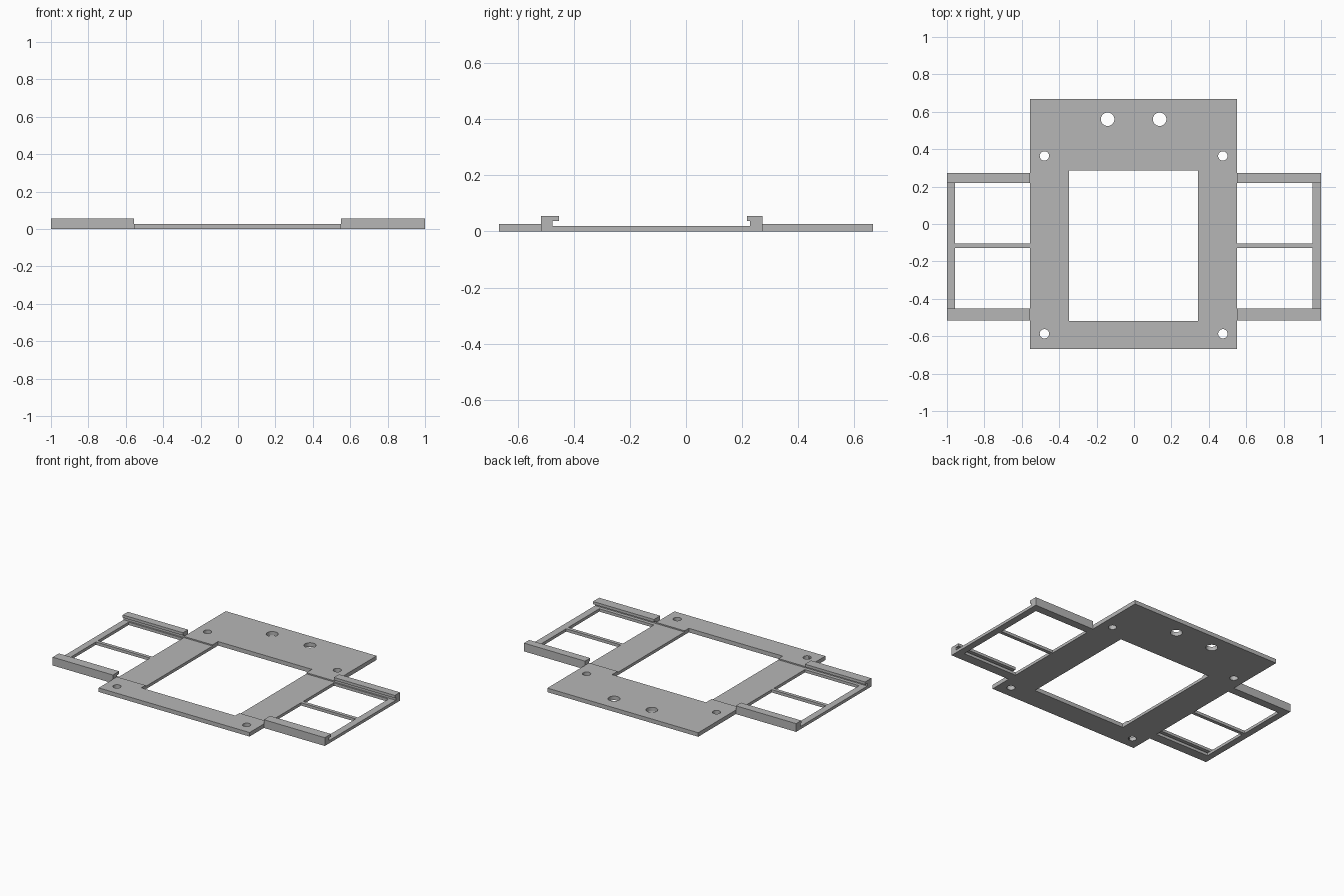
import bpy
import bmesh
from mathutils import Matrix, Vector

cube = bpy.data.objects.get("Cube")
if cube:
    bpy.data.objects.remove(cube, do_unlink=True)

# Single flat grey plastic
grey = bpy.data.materials.new("grey_plastic")
grey.use_nodes = True
colour = (0.47, 0.47, 0.47, 1)
grey.diffuse_color = colour
grey.node_tree.nodes["Principled BSDF"].inputs["Base Color"].default_value = colour

# Main heights and edges
FLOOR, PLATE, LIP, TOP = 0.019, 0.027, 0.037, 0.055
PLATE_L, PLATE_R = -0.557, 0.552
FRONT, FRONT_WALL, FRONT_LIP = -0.517, -0.475, -0.452
BACK_LIP, BACK_WALL, BACK = 0.218, 0.228, 0.272


def make_object(name, bm):
    bmesh.ops.recalc_face_normals(bm, faces=bm.faces)
    mesh = bpy.data.meshes.new(name)
    bm.to_mesh(mesh)
    bm.free()
    mesh.materials.append(grey)
    ob = bpy.data.objects.new(name, mesh)
    bpy.context.collection.objects.link(ob)
    return ob


def extrude_x(name, profile, x0, x1):
    """Sweep a (y, z) profile along x."""
    bm = bmesh.new()
    face = bm.faces.new([bm.verts.new((x0, y, z)) for y, z in profile])
    out = bmesh.ops.extrude_face_region(bm, geom=[face])
    moved = [v for v in out["geom"] if isinstance(v, bmesh.types.BMVert)]
    bmesh.ops.translate(bm, verts=moved, vec=(x1 - x0, 0, 0))
    return make_object(name, bm)


def box(name, x0, x1, y0, y1, z0, z1):
    return extrude_x(name, [(y0, z0), (y1, z0), (y1, z1), (y0, z1)], x0, x1)


# Base plate with a shallow channel running across it
plate = extrude_x("base_plate", [
    (-0.667, 0), (0.667, 0), (0.667, PLATE), (BACK_WALL, PLATE),
    (BACK_WALL, FLOOR), (FRONT_WALL, FLOOR), (FRONT_WALL, PLATE),
    (-0.667, PLATE)], PLATE_L, PLATE_R)

# Window and screw holes
cutters = [box("window_cutter", -0.347, 0.343, -0.519, 0.286, -0.1, 0.1)]
holes = [(-0.141, 0.56, 0.036), (0.137, 0.56, 0.036)]
holes += [(x, y, 0.025) for x in (-0.479, 0.475) for y in (-0.587, 0.364)]
for x, y, r in holes:
    bm = bmesh.new()
    bmesh.ops.create_cone(bm, cap_ends=True, segments=32, radius1=r, radius2=r,
                          depth=0.2, matrix=Matrix.Translation(Vector((x, y, 0))))
    cutters.append(make_object("hole_cutter", bm))

bpy.context.view_layer.objects.active = plate
for cutter in cutters:
    cutter.hide_render = True
    mod = plate.modifiers.new("cut", "BOOLEAN")
    mod.operation = "DIFFERENCE"
    mod.solver = "EXACT"
    mod.object = cutter
    bpy.ops.object.modifier_apply(modifier=mod.name)
    bpy.data.objects.remove(cutter, do_unlink=True)


def rail_profile(outer, wall, lip):
    """C-shaped rail section, open towards the middle."""
    return [(outer, 0), (lip, 0), (lip, FLOOR), (wall, FLOOR),
            (wall, LIP), (lip, LIP), (lip, TOP), (outer, TOP)]


# Side wings: two rails, an end bar and a middle rib each
for side, inner, bar, end in (("right", PLATE_L, -0.956, -1),
                              ("left", PLATE_R, 0.954, 1)):
    x0, x1 = sorted((inner, end))
    extrude_x(side + "_front_rail", rail_profile(FRONT, FRONT_WALL, FRONT_LIP), x0, x1)
    extrude_x(side + "_back_rail", rail_profile(BACK, BACK_WALL, BACK_LIP), x0, x1)
    b0, b1 = sorted((bar, end))
    box(side + "_end_bar", b0, b1, FRONT_LIP, BACK_LIP, 0, FLOOR)
    r0, r1 = sorted((inner, bar))
    box(side + "_middle_rib", r0, r1, -0.127, -0.104, 0, FLOOR)
